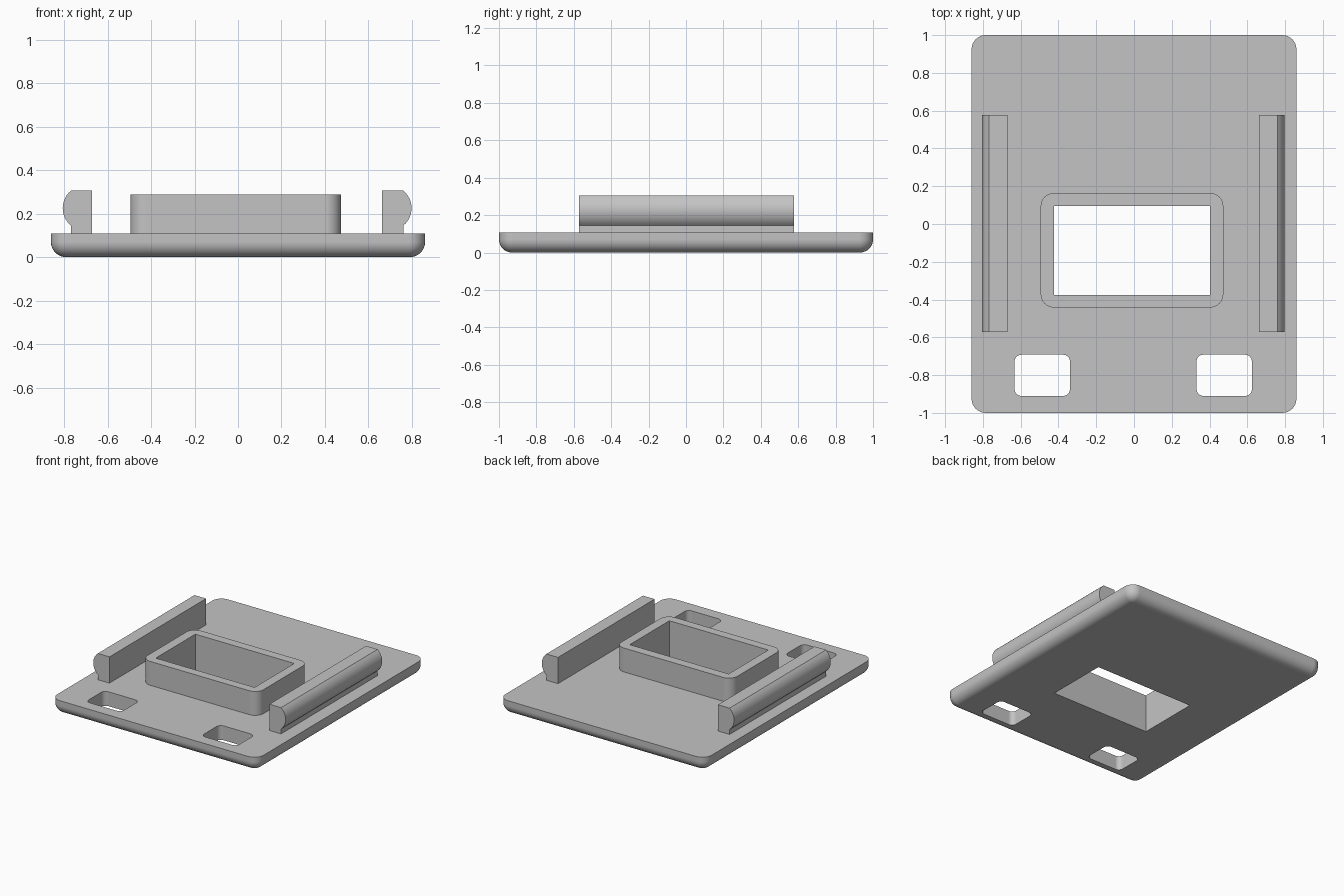
import bpy, bmesh, math

scene_cube = bpy.data.objects.get("Cube")
if scene_cube:
    bpy.data.objects.remove(scene_cube, do_unlink=True)

grey = bpy.data.materials.new("plain grey")
grey.use_nodes = True
colour = (0.55, 0.55, 0.55, 1)
grey.diffuse_color = colour
grey.node_tree.nodes["Principled BSDF"].inputs["Base Color"].default_value = colour

PLATE_TOP = 0.108
MID_X = -0.004  # the rails and slots mirror about this line


def rounded_rect(x0, x1, y0, y1, r, steps=8):
    """Counter-clockwise outline; r = 0 gives a plain rectangle."""
    if r == 0:
        return [(x0, y0), (x1, y0), (x1, y1), (x0, y1)]
    corners = [(x1 - r, y1 - r), (x0 + r, y1 - r), (x0 + r, y0 + r), (x1 - r, y0 + r)]
    points = []
    for q, (cx, cy) in enumerate(corners):
        for i in range(steps + 1):
            a = math.pi / 2 * (q + i / steps)
            points.append((cx + r * math.cos(a), cy + r * math.sin(a)))
    return points


def loft(name, rings):
    """Solid through a stack of matching rings, capped at both ends."""
    bm = bmesh.new()
    loops = [[bm.verts.new(p) for p in ring] for ring in rings]
    for low, high in zip(loops, loops[1:]):
        for i in range(len(low)):
            j = (i + 1) % len(low)
            bm.faces.new((low[i], low[j], high[j], high[i]))
    bm.faces.new(list(reversed(loops[0])))
    bm.faces.new(loops[-1])
    bmesh.ops.recalc_face_normals(bm, faces=bm.faces)
    mesh = bpy.data.meshes.new(name)
    bm.to_mesh(mesh)
    bm.free()
    mesh.materials.append(grey)
    obj = bpy.data.objects.new(name, mesh)
    bpy.context.collection.objects.link(obj)
    return obj


def prism(name, outline, z0, z1):
    return loft(name, [[(x, y, z) for x, y in outline] for z in (z0, z1)])


def activate(obj):
    bpy.ops.object.select_all(action='DESELECT')
    obj.select_set(True)
    bpy.context.view_layer.objects.active = obj


def cut(obj, cutter):
    activate(obj)
    mod = obj.modifiers.new("cut", 'BOOLEAN')
    mod.operation = 'DIFFERENCE'
    mod.solver = 'EXACT'
    mod.object = cutter
    bpy.ops.object.modifier_apply(modifier=mod.name)


def smooth(obj):
    activate(obj)
    bpy.ops.object.shade_smooth_by_angle(angle=math.radians(30))
    mod = obj.modifiers.new("flat face normals", 'WEIGHTED_NORMAL')
    mod.keep_sharp = True


# Base plate with a rounded underside edge
fillet = 0.07
rings = []
for i in range(9):
    a = math.pi / 2 * i / 8
    inset = fillet * (1 - math.sin(a))
    z = fillet * (1 - math.cos(a))
    outline = rounded_rect(-0.86 + inset, 0.86 - inset, -1 + inset, 1 - inset, 0.075 - inset)
    rings.append([(x, y, z) for x, y in outline])
rings.append([(x, y, PLATE_TOP) for x, y, _ in rings[-1]])
plate = loft("base_plate", rings)

# Raised collar around the window
collar = prism("window_collar", rounded_rect(-0.494, 0.473, -0.442, 0.164, 0.07),
               PLATE_TOP, 0.288)

# Window through collar and plate
window = prism("window_cutter", rounded_rect(-0.423, 0.402, -0.376, 0.096, 0), -0.2, 0.5)
cutters = [window]
cut(plate, window)
cut(collar, window)

# Two rounded slots near the front
for side in (-1, 1):
    xs = sorted(MID_X + side * d for d in (0.335, 0.628))
    slot = prism("slot_cutter", rounded_rect(xs[0], xs[1], -0.91, -0.692, 0.036), -0.2, 0.5)
    cutters.append(slot)
    cut(plate, slot)
for cutter in cutters:
    bpy.data.objects.remove(cutter, do_unlink=True)

# Side rails: flat inner wall, narrow foot and bulging outer edge
INNER, OUTER, LOW, HIGH, BULGE = 0.667, 0.764, 0.145, 0.306, 0.038
half = (HIGH - LOW) / 2
radius = (half ** 2 + BULGE ** 2) / (2 * BULGE)
spread = math.asin(half / radius)
profile = [(INNER, HIGH), (INNER, PLATE_TOP), (OUTER, PLATE_TOP)]
for i in range(13):
    a = spread * (i / 6 - 1)
    profile.append((OUTER + BULGE - radius + radius * math.cos(a),
                    LOW + half + radius * math.sin(a)))
rails = []
for side, name in ((1, "left_rail"), (-1, "right_rail")):
    rails.append(loft(name, [[(MID_X + side * x, y, z) for x, z in profile]
                             for y in (-0.573, 0.578)]))

for part in [plate, collar] + rails:
    smooth(part)
